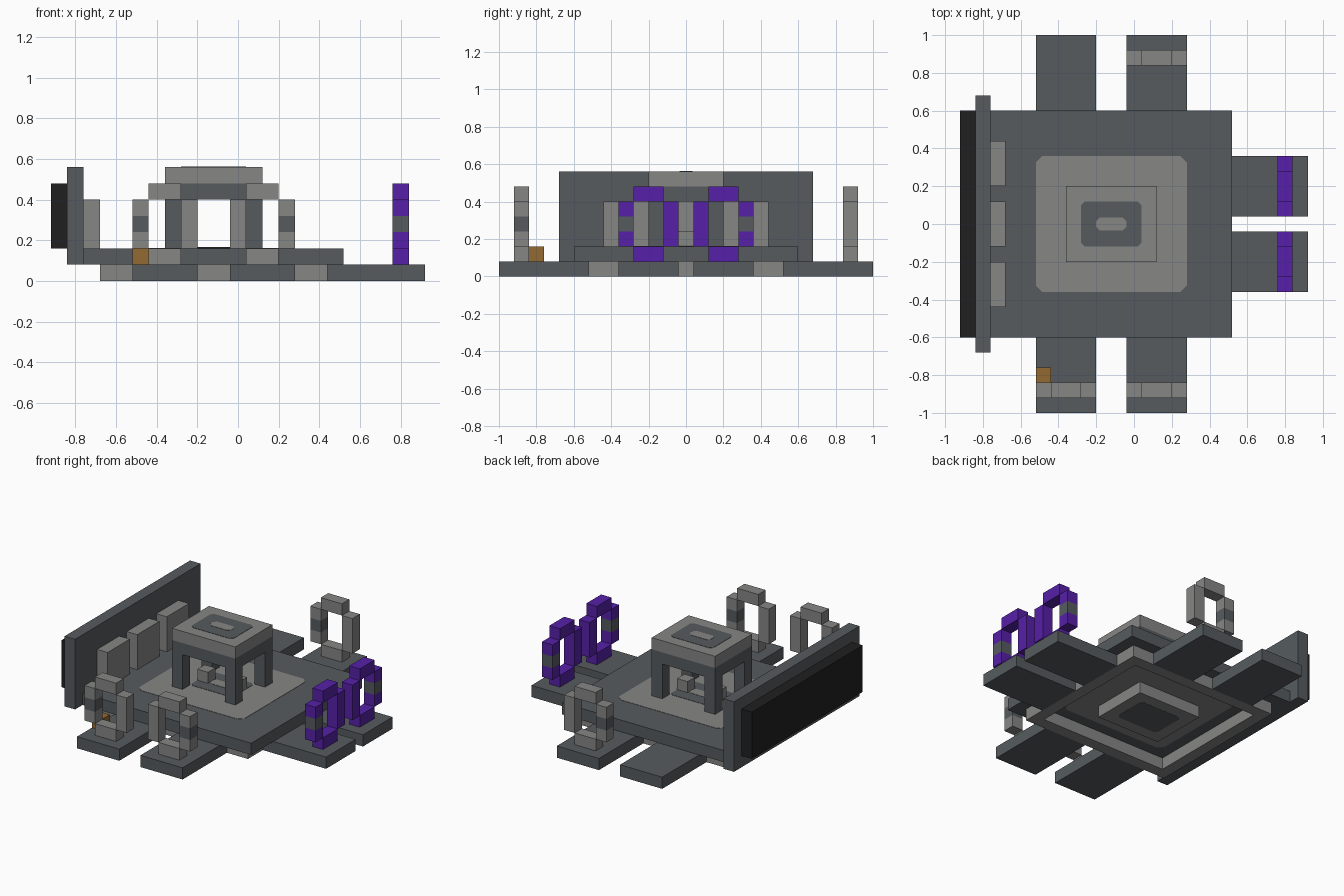
import bpy
import bmesh

old = bpy.data.objects.get("Cube")
if old:
    bpy.data.objects.remove(old)


def material(name, rgb):
    m = bpy.data.materials.new(name)
    m.use_nodes = True
    m.diffuse_color = (*rgb, 1)
    m.node_tree.nodes["Principled BSDF"].inputs["Base Color"].default_value = (*rgb, 1)
    return m


STONE = material("light stone", (0.238, 0.238, 0.235))
SLATE = material("dark slate", (0.093, 0.105, 0.112))
PURPLE = material("purple", (0.093, 0.0145, 0.39))
ORANGE = material("orange", (0.288, 0.145, 0.034))
BLACK = material("black", (0.0144, 0.0144, 0.0144))


def prism(name, x, y, z, mat, cut=0.0):
    """Box from axis ranges; cut bevels its four upright corners."""
    (x0, x1), (y0, y1), (z0, z1) = x, y, z
    if cut:
        pts = [(x0 + cut, y0), (x1 - cut, y0), (x1, y0 + cut), (x1, y1 - cut),
               (x1 - cut, y1), (x0 + cut, y1), (x0, y1 - cut), (x0, y0 + cut)]
    else:
        pts = [(x0, y0), (x1, y0), (x1, y1), (x0, y1)]
    bm = bmesh.new()
    base = bm.faces.new([bm.verts.new((px, py, z0)) for px, py in pts])
    up = bmesh.ops.extrude_face_region(bm, geom=[base])["geom"]
    bmesh.ops.translate(bm, vec=(0, 0, z1 - z0),
                        verts=[v for v in up if isinstance(v, bmesh.types.BMVert)])
    bmesh.ops.recalc_face_normals(bm, faces=bm.faces)
    mesh = bpy.data.meshes.new(name)
    bm.to_mesh(mesh)
    bm.free()
    mesh.materials.append(mat)
    obj = bpy.data.objects.new(name, mesh)
    bpy.context.collection.objects.link(obj)
    return obj


def frame(name, x, y, z, w, mat):
    """Rectangular ring of wall thickness w."""
    (x0, x1), (y0, y1) = x, y
    for side, xs in (("left", (x1 - w, x1)), ("right", (x0, x0 + w))):
        prism(f"{name}_{side}", xs, y, z, mat)
    for side, ys in (("front", (y0, y0 + w)), ("back", (y1 - w, y1))):
        prism(f"{name}_{side}", (x0 + w, x1 - w), ys, z, mat)


U = 0.08  # block size


def gate(name, start, depth, along_x, band_at_end, mat):
    """Open upright ring of blocks, with one dark band on one leg."""
    def part(label, a, b, z, m):
        run, thick = (start + a * U, start + b * U), (depth, depth + U)
        x, y = (run, thick) if along_x else (thick, run)
        prism(f"{name}_{label}", x, y, (z[0] * U, z[1] * U), m)

    part("sill", 1, 3, (1, 2), mat)
    part("top", 1, 3, (5, 6), mat)
    banded, plain = (3, 0) if band_at_end else (0, 3)
    part("plain_leg", plain, plain + 1, (2, 5), mat)
    for label, z, m in (("lower_leg", (2, 3), mat), ("band", (3, 4), SLATE),
                        ("upper_leg", (4, 5), mat)):
        part(label, banded, banded + 1, z, m)


# Base: platform on a hollow foundation, with a central footing
prism("platform", (-0.76, 0.52), (-0.6, 0.6), (0.08, 0.16), SLATE)
frame("foundation", (-0.68, 0.44), (-0.52, 0.52), (0, 0.08), U, STONE)
prism("footing", (-0.36, 0.12), (-0.2, 0.2), (0, 0.08), STONE)
prism("footing_inlay", (-0.28, 0.04), (-0.12, 0.12), (-0.001, 0.003), SLATE, 0.02)

# Inlaid floor, above and below the platform
for name, z in (("plaza", 0.159), ("plaza_underside", 0.078)):
    prism(name, (-0.52, 0.28), (-0.36, 0.36), (z, z + 0.003), STONE, 0.035)

# Matching inlays on the pavilion floor and roof
for name, z in (("floor", 0.161), ("roof", 0.559)):
    prism(f"{name}_inlay", (-0.28, 0.04), (-0.12, 0.12), (z, z + 0.003), SLATE, 0.02)
    prism(f"{name}_inlay_centre", (-0.2, -0.04), (-0.035, 0.035),
          (z + 0.002, z + 0.005), STONE, 0.02)

# Pavilion
for x in (-0.36, 0.04):
    for y in (-0.2, 0.12):
        prism("pavilion_pillar", (x, x + U), (y, y + U), (0.16, 0.4), SLATE)
frame("lintel", (-0.36, 0.12), (-0.2, 0.2), (0.4, 0.48), U, SLATE)
prism("pavilion_roof", (-0.36, 0.12), (-0.2, 0.2), (0.48, 0.56), STONE)
for x in (-0.28, -0.04):
    prism("pavilion_seat", (x, x + U), (-0.04, 0.04), (0.16, 0.24), STONE)

# Walkways
for x in (-0.52, -0.04):
    for side, y in (("front", (-1, -0.52)), ("back", (0.52, 1))):
        prism(f"{side}_walkway", (x, x + 0.32), y, (0, 0.08), SLATE)
for y in (-0.36, 0.04):
    prism("left_walkway", (0.44, 0.92), (y, y + 0.32), (0, 0.08), SLATE)

# Gates
gate("front_right_gate", -0.52, -0.92, True, False, STONE)
gate("front_left_gate", -0.04, -0.92, True, True, STONE)
gate("back_gate", -0.04, 0.84, True, False, STONE)
gate("purple_front_gate", -0.36, 0.76, False, False, PURPLE)
gate("purple_back_gate", 0.04, 0.76, False, True, PURPLE)
prism("orange_block", (-0.52, -0.44), (-0.84, -0.76), (0.08, 0.16), ORANGE)

# End wall, its dark panel and the upright slabs in front of it
prism("end_wall", (-0.84, -0.76), (-0.68, 0.68), (0.08, 0.56), SLATE)
prism("dark_panel", (-0.92, -0.84), (-0.6, 0.6), (0.16, 0.48), BLACK)
for y in (-0.44, -0.12, 0.2):
    prism("wall_slab", (-0.76, -0.68), (y, y + 0.24), (0.16, 0.4), STONE)
